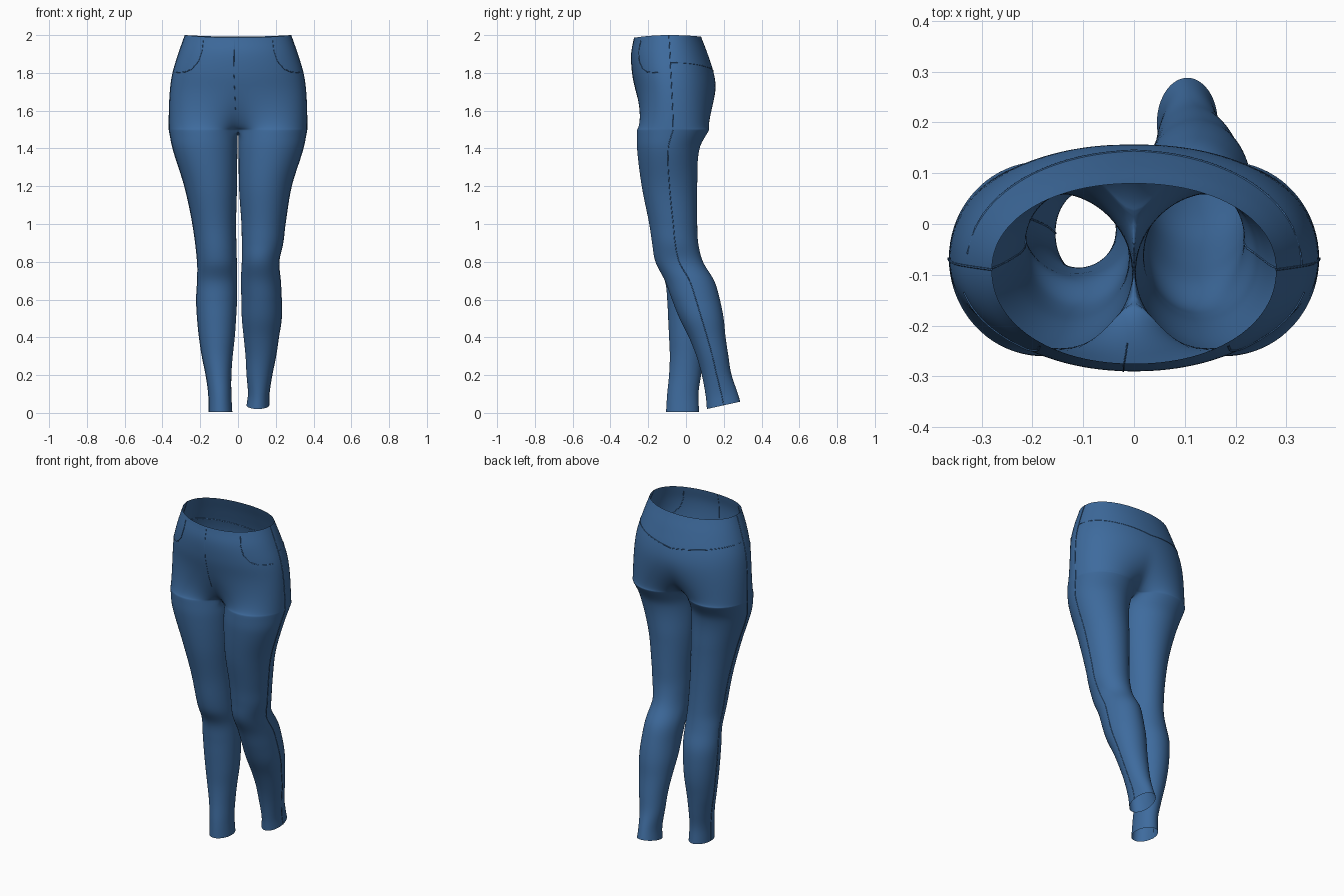
import bpy, bmesh, math
from mathutils import Vector
from mathutils.bvhtree import BVHTree

cube = bpy.data.objects.get("Cube")
if cube:
    bpy.data.objects.remove(cube, do_unlink=True)

denim = bpy.data.materials.new("denim_blue")
denim.use_nodes = True
colour = (0.048, 0.147, 0.34, 1)
denim.diffuse_color = colour
denim.node_tree.nodes["Principled BSDF"].inputs["Base Color"].default_value = colour

# Hip stations: height, half width, centre y, front y, back y
HIPS = [
    (2.0, .28, -.09, -.275, .08), (1.9, .315, -.085, -.29, .115),
    (1.8, .345, -.08, -.285, .147), (1.7, .36, -.075, -.268, .163),
    (1.6, .365, -.07, -.26, .16), (1.5, .365, -.07, -.26, .125)]
# Leg stations: height, inner x, outer x, front y, back y
THIGH = [(1.5, 0, .365, -.26, .125), (1.4, .003, .345, -.26, .072),
         (1.2, .005, .283, -.235, .06)]
LEFT_LEG = THIGH + [
    (1.0, .018, .25, -.195, .06), (.9, .02, .238, -.18, .065),
    (.8, .02, .217, -.163, .09), (.7, .015, .225, -.112, .15),
    (.6, .018, .23, -.075, .18), (.5, .02, .23, -.035, .2),
    (.4, .03, .215, .015, .21), (.3, .04, .2, .055, .225),
    (.2, .045, .18, .085, .24), (.1, .053, .165, .105, .27),
    (.04, .045, .165, .11, .288)]
RIGHT_LEG = THIGH + [
    (1.0, .01, .24, -.195, .06), (.8, .006, .215, -.16, .07),
    (.7, .005, .215, -.112, .085), (.6, .005, .22, -.1, .11),
    (.5, .01, .215, -.095, .115), (.4, .017, .205, -.09, .11),
    (.3, .028, .19, -.086, .095), (.2, .035, .17, -.09, .08),
    (.1, .035, .156, -.1, .066), (.005, .03, .155, -.106, .07)]

OUTER, INNER = 32, 8          # columns around the outside and the inseam
ARC = math.radians(155)       # part of a leg ring that continues into the hips
CROTCH = 1.5


def smooth(a, b, v):
    t = min(max((v - a) / (b - a), 0), 1)
    return t * t * (3 - 2 * t)


def sample(table, z):
    """Cubic interpolation of a station table at height z."""
    last = len(table) - 1
    i = 0
    while i < last - 1 and z < table[i + 1][0]:
        i += 1
    p, q = table[i], table[i + 1]
    before, after = table[max(i - 1, 0)], table[min(i + 2, last)]
    span = q[0] - p[0]
    t = (z - p[0]) / span
    result = []
    for k in range(1, len(p)):
        m0 = (q[k] - before[k]) / (q[0] - before[0]) * span
        m1 = (after[k] - p[k]) / (after[0] - p[0]) * span
        d = q[k] - p[k]
        result.append(p[k] + t * (m0 + t * (3 * d - 2 * m0 - m1 + t * (m0 + m1 - 2 * d))))
    return result


def leg_point(table, z, angle, tilt=0):
    x0, x1, y0, y1 = sample(table, z)
    dy = (y1 - y0) / 2 * math.sin(angle)
    x = (x0 + x1) / 2 + (x1 - x0) / 2 * math.cos(angle)
    lift = tilt * dy * smooth(.3, .05, z)
    return Vector((x, (y0 + y1) / 2 + dy, z + lift))


def hip_point(z, u):
    """Half outline of the hips, u from -1 (front centre) to 1 (back centre)."""
    rx, cy, front, back = sample(HIPS, z)
    s, c = math.sin(u * math.pi / 2), max(math.cos(u * math.pi / 2), 0)
    reach = back - cy if s > 0 else cy - front
    torso = Vector((rx * c ** .95, cy + reach * math.copysign(abs(s) ** .95, s), z))
    # Merge into the two thighs towards the crotch
    point = torso.lerp(leg_point(THIGH, max(min(z, CROTCH), 0), u * ARC),
                       smooth(1.8, CROTCH, z) ** 2)
    point.z -= (.014 if s < 0 else .008) * s * s * smooth(1.9, 2, z)
    if abs(u) > .999:
        point.x = 0
    return point


def heights(top, bottom, step):
    n = round((top - bottom) / step)
    return [top + (bottom - top) * i / n for i in range(n + 1)]


def half_trousers(bm, side, table, tilt):
    """One side: open hip strips, a crotch seam, then a closed leg tube."""
    def add(points):
        return [bm.verts.new((p.x * side, p.y, p.z)) for p in points]

    rows = [add(hip_point(z, 2 * i / OUTER - 1) for i in range(OUTER + 1))
            for z in heights(2, CROTCH, .025)]
    for upper, lower in zip(rows, rows[1:]):
        for i in range(OUTER):
            bm.faces.new((upper[i], upper[i + 1], lower[i + 1], lower[i]))
    front, back = rows[-1][0].co, rows[-1][-1].co
    ring = rows[-1] + add(back.lerp(front, j / INNER) for j in range(1, INNER))
    angles = [ARC * (2 * i / OUTER - 1) for i in range(OUTER + 1)]
    angles += [ARC + (math.tau - 2 * ARC) * j / INNER for j in range(1, INNER)]
    seam = [row[OUTER // 2].co.copy() for row in rows]
    for z in heights(1.46, table[-1][0], .025):
        new = add(leg_point(table, z, a, tilt) for a in angles)
        for i in range(len(ring)):
            j = (i + 1) % len(ring)
            bm.faces.new((ring[i], ring[j], new[j], new[i]))
        ring = new
        seam.append(ring[OUTER // 2].co.copy())
    return seam


def link(name, mesh):
    mesh.materials.clear()
    mesh.materials.append(denim)
    mesh.polygons.foreach_set("use_smooth", [True] * len(mesh.polygons))
    obj = bpy.data.objects.new(name, mesh)
    bpy.context.collection.objects.link(obj)
    return obj


# Trouser body
bm = bmesh.new()
left_seam = half_trousers(bm, 1, LEFT_LEG, .22)
right_seam = half_trousers(bm, -1, RIGHT_LEG, 0)
bmesh.ops.remove_doubles(bm, verts=[v for v in bm.verts if v.co.z > 1.49 and abs(v.co.x) < .0005],
                         dist=.0005)
bmesh.ops.recalc_face_normals(bm, faces=bm.faces)
outermost = max(bm.faces, key=lambda f: f.calc_center_median().x)
if outermost.normal.x < 0:
    bmesh.ops.reverse_faces(bm, faces=bm.faces)
tree = BVHTree.FromBMesh(bm)
mesh = bpy.data.meshes.new("trousers")
bm.to_mesh(mesh)
bm.free()
body = link("trousers", mesh)
subdivision = body.modifiers.new("smooth_cloth", 'SUBSURF')
subdivision.levels = subdivision.render_levels = 1


# Raised seams
def seam_line(name, points, radius=.0022):
    curve = bpy.data.curves.new(name, 'CURVE')
    curve.dimensions = '3D'
    curve.bevel_depth = radius
    curve.bevel_resolution = 1
    spline = curve.splines.new('POLY')
    spline.points.add(len(points) - 1)
    for target, p in zip(spline.points, points):
        target.co = (*p, 1)
    helper = bpy.data.objects.new(name + "_path", curve)
    tube = bpy.data.meshes.new_from_object(helper)
    bpy.data.objects.remove(helper)
    link(name, tube)


def project(path, facing, steps=8):
    """Drop a path of (x, z) points onto the front (-1) or back (1) cloth."""
    points = []
    for (xa, za), (xb, zb) in zip(path, path[1:]):
        for k in range(steps):
            t = k / steps
            origin = Vector((xa + (xb - xa) * t, facing * 2, za + (zb - za) * t))
            hit = tree.ray_cast(origin, Vector((0, -facing, 0)))[0]
            if hit:
                points.append(hit)
    return points


seam_line("left_side_seam", left_seam)
seam_line("right_side_seam", right_seam)
seam_line("fly_stitch", project([(-.02, 1.98), (-.022, 1.8), (-.012, 1.58)], -1), .0015)

pocket = [(.185, 1.97), (.19, 1.92), (.21, 1.86), (.245, 1.82), (.28, 1.805), (.342, 1.8)]
for side, label in ((1, "left"), (-1, "right")):
    seam_line(label + "_pocket_seam", project([(x * side, z) for x, z in pocket], -1))
yoke = [(-.328, 1.855), (-.2, 1.835), (0, 1.81), (.2, 1.835), (.328, 1.855), (.33, 1.855)]
seam_line("back_yoke_seam", project(yoke, 1))
